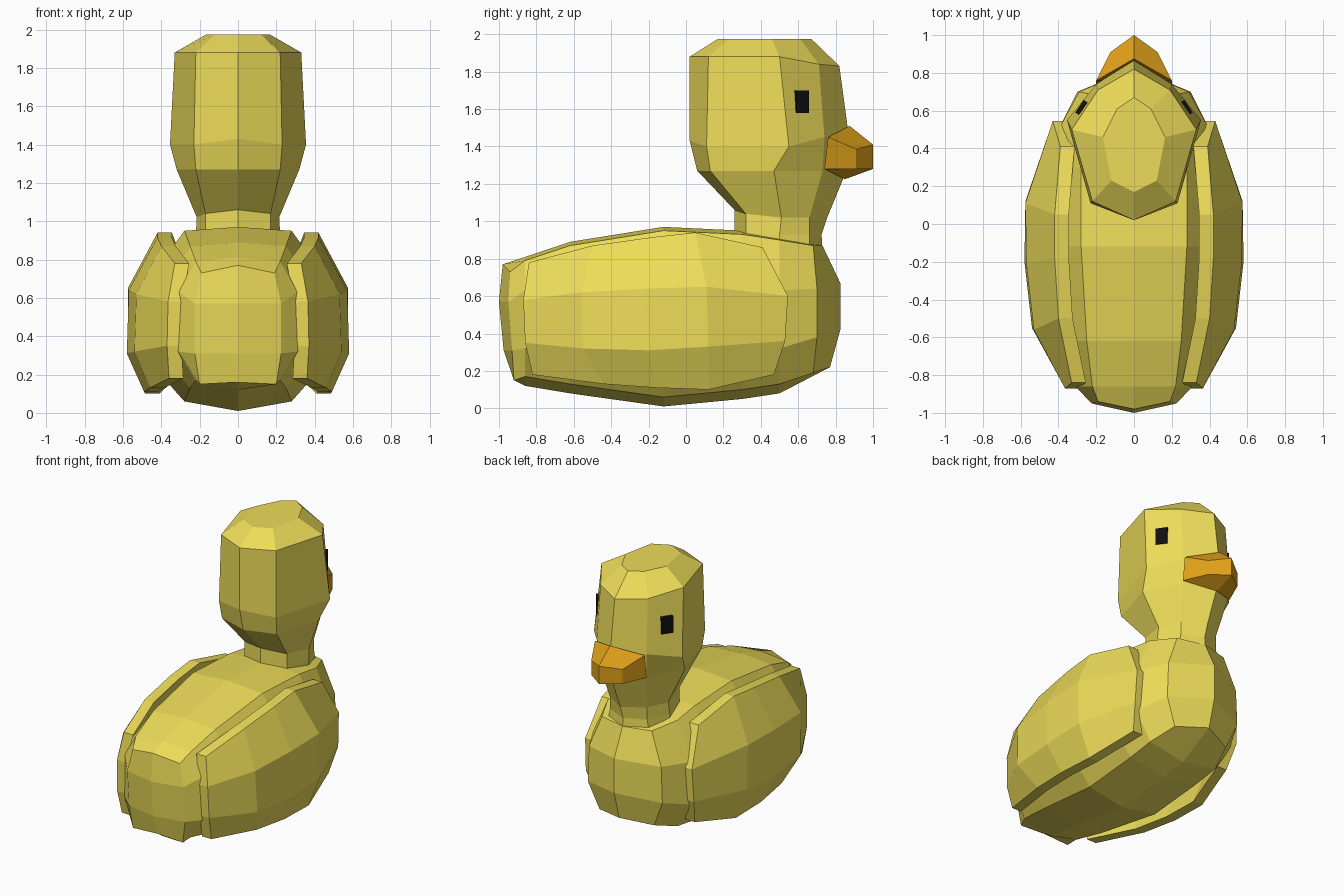
import bpy, bmesh, math

if "Cube" in bpy.data.objects:
    bpy.data.objects.remove(bpy.data.objects["Cube"])


def material(name, rgb):
    m = bpy.data.materials.new(name)
    m.diffuse_color = (*rgb, 1)
    m.use_nodes = True
    m.node_tree.nodes["Principled BSDF"].inputs["Base Color"].default_value = m.diffuse_color
    return m


YELLOW = material("yellow", (0.85, 0.72, 0.1))
ORANGE = material("orange", (0.75, 0.36, 0.01))
BLACK = material("black", (0.005, 0.005, 0.005))


def finish(bm, name, mat):
    bmesh.ops.recalc_face_normals(bm, faces=bm.faces)
    mesh = bpy.data.meshes.new(name)
    bm.to_mesh(mesh)
    bm.free()
    obj = bpy.data.objects.new(name, mesh)
    bpy.context.collection.objects.link(obj)
    mesh.materials.append(mat)
    return obj


def mirror_ring(half):
    """Closed ring from a half ring whose first and last points lie on x = 0."""
    return half + [(-x, y, z) for x, y, z in reversed(half[1:-1])]


def loft(bm, rings):
    """Bridge equal-length rings; returns the vertices per ring."""
    vs = [[bm.verts.new(p) for p in r] for r in rings]
    for a, b in zip(vs, vs[1:]):
        n = len(a)
        for i in range(n):
            j = (i + 1) % n
            bm.faces.new((a[i], a[j], b[j], b[i]))
    return vs


def ridge_cap(bm, ring, upper, lower):
    """Close a ten-point ring with a bulging centre column."""
    u, l = bm.verts.new(upper), bm.verts.new(lower)
    for s in (1, -1):
        h = [ring[s * i] for i in range(5)] + [ring[5]]
        bm.faces.new((h[0], h[1], h[2], u))
        bm.faces.new((u, h[2], h[3], l))
        bm.faces.new((l, h[3], h[4], h[5]))


# Body: sections from tail to chest
# station: y, top z, corner x, side x, bottom z
stations = [(-0.86, 0.81, 0.22, 0.31, 0.12),
            (-0.62, 0.89, 0.25, 0.42, 0.08),
            (-0.12, 0.97, 0.28, 0.51, 0.01),
            (0.30, 0.95, 0.28, 0.48, 0.05),
            (0.50, 0.92, 0.28, 0.40, 0.08)]
tail = [(0, -0.98, 0.77), (0.19, -0.94, 0.73), (0.225, -0.95, 0.57),
        (0.225, -0.93, 0.31), (0.2, -0.92, 0.15), (0, -0.92, 0.16)]
chest = [(0, 0.73, 0.87), (0.2, 0.68, 0.87), (0.29, 0.70, 0.64),
         (0.30, 0.70, 0.38), (0.22, 0.68, 0.19), (0, 0.77, 0.22)]
rings = [tail]
for y, zt, xc, xs, zb in stations:
    rings.append([(0, y, zt), (xc, y, zt - 0.02), (xs, y, 0.63),
                  (xs, y, 0.32), (xc, y, zb + 0.05), (0, y, zb)])
rings.append(chest)
bm = bmesh.new()
vs = loft(bm, [mirror_ring(r) for r in rings])
ridge_cap(bm, vs[0], (0, -1.0, 0.57), (0, -0.975, 0.31))
ridge_cap(bm, vs[-1], (0, 0.825, 0.67), (0, 0.825, 0.42))
finish(bm, "body", YELLOW)

# Neck and head: horizontal rings, back to front
head = [
    [(0, 0.26, 0.85), (0.17, 0.32, 0.85), (0.22, 0.50, 0.82), (0.17, 0.66, 0.82), (0, 0.73, 0.82)],
    [(0, 0.26, 0.95), (0.17, 0.32, 0.94), (0.22, 0.50, 0.93), (0.15, 0.66, 0.93), (0, 0.725, 0.93)],
    [(0, 0.26, 1.06), (0.17, 0.32, 1.04), (0.215, 0.51, 1.02), (0.15, 0.66, 1.02), (0, 0.755, 1.02)],
    [(0, 0.06, 1.27), (0.22, 0.13, 1.27), (0.32, 0.47, 1.27), (0.19, 0.73, 1.27), (0, 0.85, 1.25)],
    [(0, 0.02, 1.43), (0.23, 0.11, 1.40), (0.355, 0.55, 1.40), (0.2, 0.74, 1.45), (0, 0.87, 1.46)],
    [(0, 0.02, 1.88), (0.22, 0.12, 1.88), (0.33, 0.50, 1.88), (0.19, 0.71, 1.84), (0, 0.82, 1.83)],
    [(0, 0.17, 1.975), (0.12, 0.23, 1.975), (0.165, 0.46, 1.975), (0.09, 0.61, 1.975), (0, 0.67, 1.975)],
]
bm = bmesh.new()
vs = loft(bm, [mirror_ring(r) for r in head])
bm.faces.new(vs[0])
bm.faces.new(vs[-1])
finish(bm, "head", YELLOW)

# Beak: base ring against the face, smaller ring at the tip
base = [(0, 0.875, 1.51), (0.2, 0.76, 1.45), (0.2, 0.74, 1.28), (0, 0.85, 1.225)]
tip = [(0, 1.0, 1.41), (0.125, 0.91, 1.385), (0.125, 0.91, 1.28), (0, 1.0, 1.28)]
bm = bmesh.new()
a, b = loft(bm, [mirror_ring(base), mirror_ring(tip)])
bm.faces.new(a)
for s in (1, -1):
    bm.faces.new((b[0], b[s], b[2 * s], b[3]))
finish(bm, "beak", ORANGE)

# Wings: bulged panel rows (top to bottom), each running back to front
wing = [
    [(0.33, -0.84, 0.78), (0.40, -0.50, 0.87), (0.42, -0.18, 0.915), (0.42, 0.05, 0.94), (0.39, 0.41, 0.86)],
    [(0.365, -0.87, 0.58), (0.53, -0.56, 0.62), (0.57, -0.21, 0.64), (0.575, 0.11, 0.65), (0.43, 0.545, 0.60)],
    [(0.37, -0.86, 0.35), (0.54, -0.55, 0.32), (0.58, -0.20, 0.31), (0.575, 0.12, 0.33), (0.435, 0.53, 0.36)],
    [(0.36, -0.82, 0.18), (0.46, -0.44, 0.13), (0.49, -0.16, 0.11), (0.485, 0.12, 0.10), (0.40, 0.47, 0.18)],
]
for side, name in ((1, "right_wing"), (-1, "left_wing")):
    bm = bmesh.new()
    g = [[bm.verts.new((side * x, y, z)) for x, y, z in row] for row in wing]
    for r, q in zip(g, g[1:]):
        for i in range(4):
            bm.faces.new((r[i], r[i + 1], q[i + 1], q[i]))
    outer = bm.faces[:]
    inner = bmesh.ops.duplicate(bm, geom=bm.verts[:] + bm.edges[:] + outer)["geom"]
    for v in inner:
        if isinstance(v, bmesh.types.BMVert):
            v.co.x -= side * 0.075
    edges = [e for e in bm.edges if e.is_boundary]
    bmesh.ops.bridge_loops(bm, edges=edges)
    finish(bm, name, YELLOW)

# Eyes: thin square blocks lying on the slanted cheeks
for side, name in ((1, "right_eye"), (-1, "left_eye")):
    bm = bmesh.new()
    bmesh.ops.create_cube(bm, size=1)
    eye = finish(bm, name, BLACK)
    eye.scale = (0.03, 0.08, 0.12)
    eye.location = (side * 0.276, 0.615, 1.64)
    eye.rotation_euler = (0, 0, side * math.radians(34))
